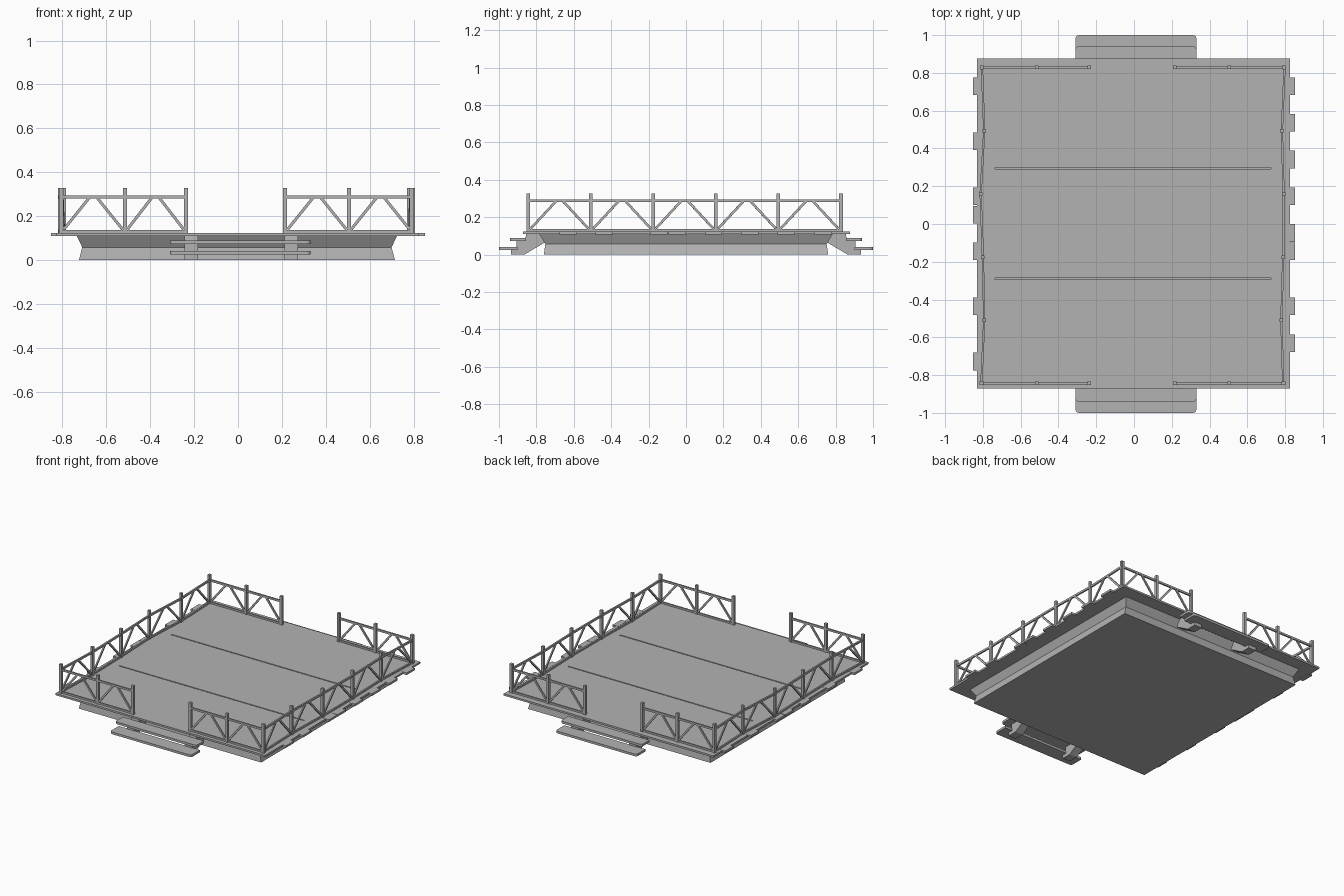
import bpy, bmesh
from mathutils import Vector

if "Cube" in bpy.data.objects:
    bpy.data.objects.remove(bpy.data.objects["Cube"], do_unlink=True)

GREY = (0.45, 0.45, 0.45, 1)
mat = bpy.data.materials.new("weathered grey")
mat.use_nodes = True
mat.diffuse_color = GREY
mat.node_tree.nodes["Principled BSDF"].inputs["Base Color"].default_value = GREY


def finish(bm, name):
    bmesh.ops.recalc_face_normals(bm, faces=bm.faces)
    mesh = bpy.data.meshes.new(name)
    bm.to_mesh(mesh)
    bm.free()
    mesh.materials.append(mat)
    ob = bpy.data.objects.new(name, mesh)
    bpy.context.scene.collection.objects.link(ob)
    return ob


def add_box(bm, lo, hi):
    lo, hi = Vector(lo), Vector(hi)
    verts = bmesh.ops.create_cube(bm, size=1)["verts"]
    for v in verts:
        v.co = (lo + hi) / 2 + v.co * (hi - lo)
    return verts


def add_beam(bm, a, b, wide, high):
    """Rectangular bar between two points, kept upright."""
    a, b = Vector(a), Vector(b)
    d = (b - a).normalized()
    side = d.cross(Vector((0, 0, 1))).normalized()
    up = side.cross(d)
    for v in bmesh.ops.create_cube(bm, size=1)["verts"]:
        c = v.co.copy()
        v.co = (a + b) / 2 + (b - a) * c.x + side * wide * c.y + up * high * c.z


def prism(bm, outline, lo, hi, place):
    """Extrude a 2D outline between lo and hi; place maps (p, t) to 3D."""
    ends = [[bm.verts.new(place(p, t)) for p in outline] for t in (lo, hi)]
    bm.faces.new(ends[0])
    bm.faces.new(ends[1])
    n = len(outline)
    for i in range(n):
        j = (i + 1) % n
        bm.faces.new((ends[0][i], ends[0][j], ends[1][j], ends[1][i]))


# Waisted foundation
bm = bmesh.new()
rings = []
for z, hx, hy in ((0, 0.72, 0.76), (0.058, 0.705, 0.752), (0.11, 0.73, 0.785)):
    rings.append([bm.verts.new((sx * hx - 0.005, sy * hy, z))
                  for sx, sy in ((-1, -1), (1, -1), (1, 1), (-1, 1))])
bm.faces.new(rings[0])
bm.faces.new(rings[2])
for low, top in zip(rings, rings[1:]):
    for i in range(4):
        j = (i + 1) % 4
        bm.faces.new((low[i], low[j], top[j], top[i]))
finish(bm, "foundation")

# Deck in three panels, with the seams closed at both ends
Z0, Z1 = 0.11, 0.123
bm = bmesh.new()
SEAM = 0.004
edges = (-0.872, -0.29, 0.294, 0.876)
for k, (y0, y1) in enumerate(zip(edges, edges[1:])):
    add_box(bm, (-0.83, y0 + SEAM * (k > 0), Z0), (0.825, y1 - SEAM * (k < 2), Z1))
for y in edges[1:3]:
    for x0, x1 in ((-0.83, -0.735), (0.725, 0.825)):
        add_box(bm, (x0, y - SEAM, Z0), (x1, y + SEAM, Z1))
finish(bm, "deck")

# Longer plank ends sticking out on both sides
PITCH = 0.0972
long_planks = {-1: (1, 4, 7, 8, 10, 13, 16), 1: (1, 3, 5, 7, 9, 10, 13, 15)}
for side, rows in long_planks.items():
    bm = bmesh.new()
    for row in rows:
        top = 0.876 - row * PITCH
        x = sorted((side * 0.81, side * 0.852))
        add_box(bm, (x[0], top - PITCH + 0.002, Z0 - 0.001), (x[1], top - 0.002, Z1 + 0.001))
    finish(bm, "left_plank_ends" if side > 0 else "right_plank_ends")


# Railings: posts, two rails and a pair of braces per bay
def railing(name, points):
    bm = bmesh.new()
    for x, y in points:
        add_box(bm, (x - 0.009, y - 0.009, Z1 - 0.003), (x + 0.009, y + 0.009, 0.328))
    for p, q in zip(points, points[1:]):
        a, b = Vector((*p, 0)), Vector((*q, 0))

        def at(t, z):
            return a.lerp(b, t) + Vector((0, 0, z))
        add_beam(bm, at(0, 0.288), at(1, 0.288), 0.011, 0.014)
        add_beam(bm, at(0, 0.13), at(1, 0.13), 0.011, 0.012)
        add_beam(bm, at(0.04, 0.14), at(0.44, 0.284), 0.009, 0.013)
        add_beam(bm, at(0.96, 0.14), at(0.56, 0.284), 0.009, 0.013)
    finish(bm, name)


rows = [-0.843 + 0.334 * i for i in range(6)]
railing("right_railing", list(zip((-0.808, -0.793, -0.8, -0.812, -0.793, -0.805), rows)))
railing("left_railing", list(zip((0.79, 0.78, 0.79, 0.792, 0.783, 0.797), rows)))
for end, y in (("front", rows[0]), ("back", rows[-1] + 0.003)):
    railing(end + "_right_railing", [(-0.805, y), (-0.515, y), (-0.237, y)])
    railing(end + "_left_railing", [(0.215, y), (0.505, y), (0.793, y)])

# Steps at both ends: notched stringers and rounded treads
STRINGER = [(0.935, 0), (0.865, 0), (0.755, 0.065), (0.755, 0.11), (0.855, 0.11),
            (0.86, 0.072), (0.905, 0.072), (0.905, 0.024), (0.935, 0.024)]
for end, s in (("front", -1), ("back", 1)):
    bm = bmesh.new()
    for x in (-0.243, 0.213):
        prism(bm, STRINGER, x, x + 0.06, lambda p, t: (t, s * p[0], p[1]))
    finish(bm, end + "_stringers")
    for name, y0, y1, z in (("lower", 0.9, 1.0, 0.024), ("upper", 0.855, 0.942, 0.072)):
        bm = bmesh.new()
        add_box(bm, (-0.31, min(s * y0, s * y1), z), (0.33, max(s * y0, s * y1), z + 0.016))
        corners = [e for e in bm.edges
                   if abs(e.verts[0].co.z - e.verts[1].co.z) > 0.01
                   and abs(e.verts[0].co.y) > y1 - 0.01]
        bmesh.ops.bevel(bm, geom=corners, offset=0.018, segments=3, profile=0.5,
                        affect='EDGES')
        finish(bm, end + "_" + name + "_tread")
